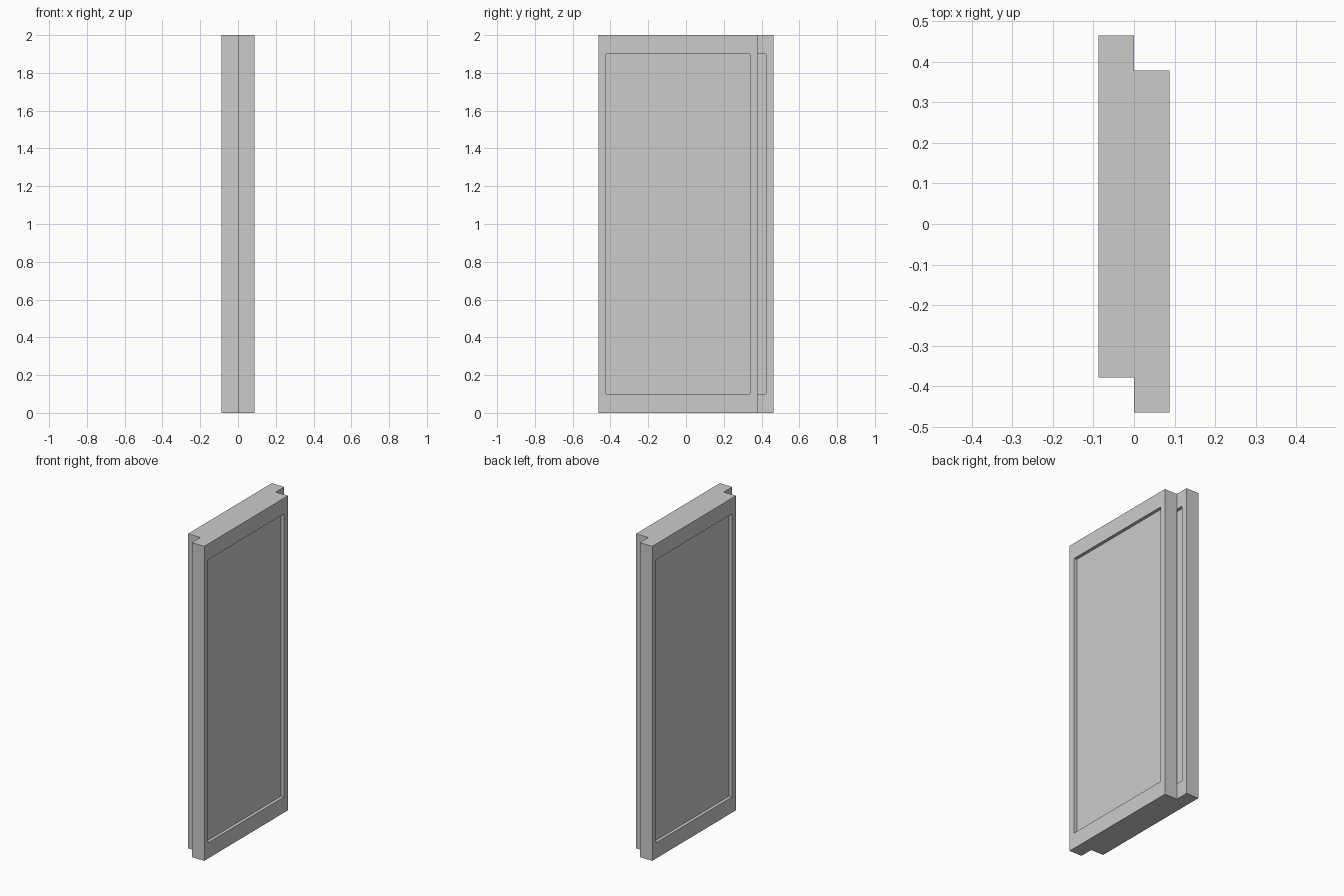
import bpy, bmesh
from math import pi
from mathutils import Matrix

if "Cube" in bpy.data.objects:
    bpy.data.objects.remove(bpy.data.objects["Cube"])

HEIGHT = 2.0
THICK = 0.0875              # thickness of one panel
Y0, Y1 = -0.464, 0.378      # outer edges of the front panel
STILE, RAIL = 0.04, 0.1     # frame widths at sides and top/bottom
RECESS = 0.02               # pane set-back from the frame face


def finish(name, bm, turn):
    bmesh.ops.transform(bm, matrix=Matrix.Rotation(turn, 4, 'Z'), verts=bm.verts)
    bmesh.ops.recalc_face_normals(bm, faces=bm.faces)
    mesh = bpy.data.meshes.new(name)
    bm.to_mesh(mesh)
    bm.free()
    bpy.context.collection.objects.link(bpy.data.objects.new(name, mesh))


def rect(bm, x, y0, y1, z0, z1):
    return [bm.verts.new((x, y, z)) for y, z in ((y0, z0), (y1, z0), (y1, z1), (y0, z1))]


def frame(name, turn):
    bm = bmesh.new()
    outer = rect(bm, 0, Y0, Y1, 0, HEIGHT)
    inner = rect(bm, 0, Y0 + STILE, Y1 - STILE, RAIL, HEIGHT - RAIL)
    ring = [bm.faces.new((outer[i], outer[i - 1], inner[i - 1], inner[i])) for i in range(4)]
    out = bmesh.ops.extrude_face_region(bm, geom=ring, use_keep_orig=True)
    moved = [g for g in out['geom'] if isinstance(g, bmesh.types.BMVert)]
    bmesh.ops.translate(bm, verts=moved, vec=(THICK, 0, 0))
    finish(name, bm, turn)


def pane(name, turn):
    size = (THICK - 2 * RECESS, Y1 - Y0 - 2 * STILE, HEIGHT - 2 * RAIL)
    centre = (THICK / 2, (Y0 + Y1) / 2, HEIGHT / 2)
    bm = bmesh.new()
    bmesh.ops.create_cube(bm, size=1, matrix=Matrix.Translation(centre) @ Matrix.Diagonal((*size, 1)))
    finish(name, bm, turn)


# Two sliding panels, the second turned half way round the z axis
for side, turn in (("right", 0), ("left", pi)):
    frame(side + "_door_frame", turn)
    pane(side + "_door_pane", turn)
